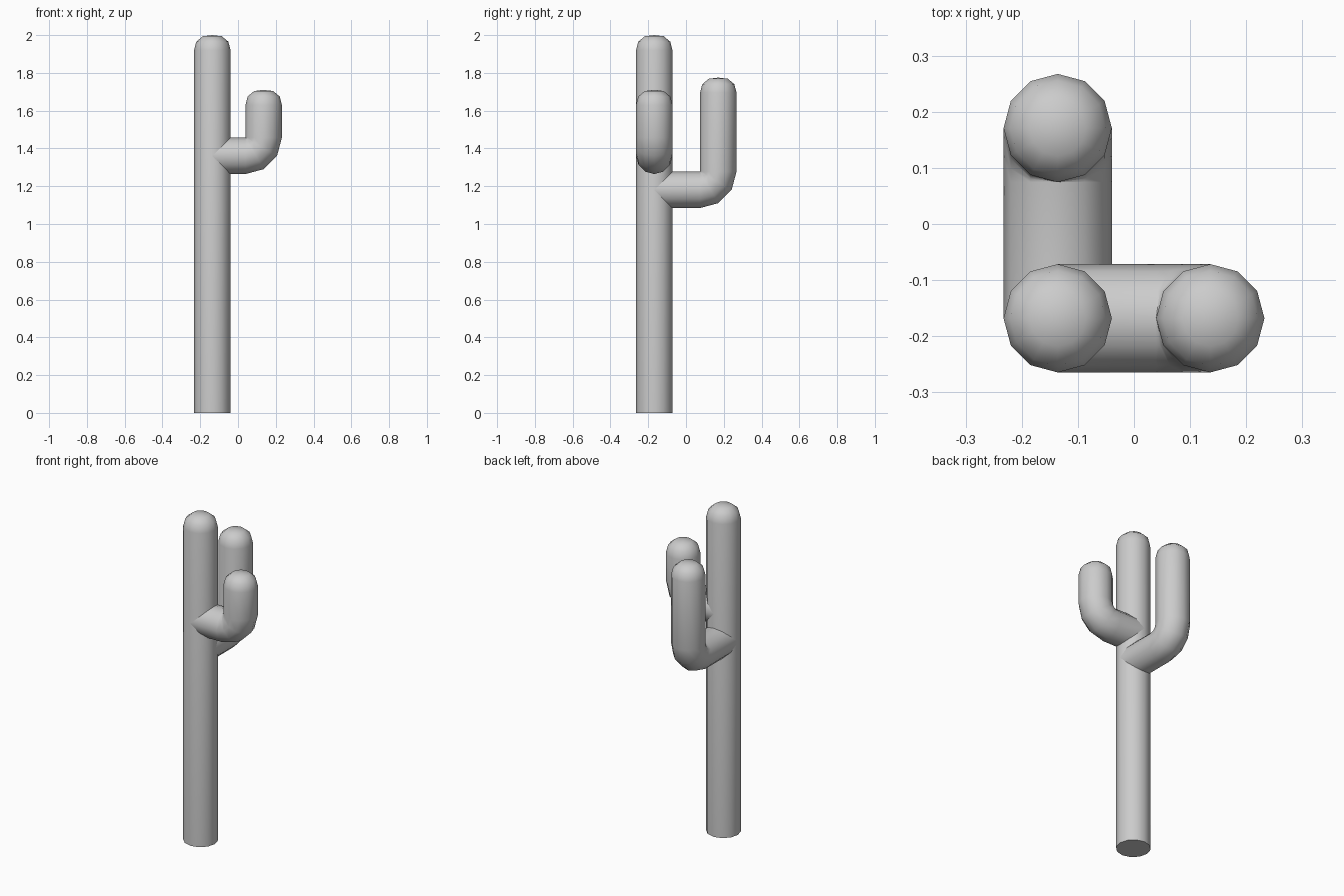
import bpy, bmesh
from math import sin, cos, pi, radians
from mathutils import Vector

if "Cube" in bpy.data.objects:
    bpy.data.objects.remove(bpy.data.objects["Cube"])

R = 0.0965           # radius shared by trunk and arms
SIDES = 12
BASE = Vector((-0.136, -0.168, 0))
UP = Vector((0, 0, 1))
# rounded tip: (radius factor, distance below the top)
TIP = [(1.0, 0.08), (0.88, 0.035), (0.52, 0.006)]


def tube(name, rings, out, tip):
    """Skin rings of (centre, normal in the bend plane, radius); close with a tip vertex."""
    side = UP.cross(out)
    bm = bmesh.new()
    loops = []
    for c, n, r in rings:
        loops.append([bm.verts.new(c + r * (cos(2 * pi * i / SIDES) * side
                                            + sin(2 * pi * i / SIDES) * n))
                      for i in range(SIDES)])
    for a, b in zip(loops, loops[1:]):
        for i in range(SIDES):
            j = (i + 1) % SIDES
            bm.faces.new((a[i], a[j], b[j], b[i]))
    bm.faces.new(loops[0])
    top = bm.verts.new(tip)
    for i in range(SIDES):
        bm.faces.new((loops[-1][i], loops[-1][(i + 1) % SIDES], top))
    bmesh.ops.recalc_face_normals(bm, faces=bm.faces)
    me = bpy.data.meshes.new(name)
    bm.to_mesh(me)
    bm.free()
    ob = bpy.data.objects.new(name, me)
    bpy.context.collection.objects.link(ob)
    bpy.context.view_layer.objects.active = ob
    ob.select_set(True)
    bpy.ops.object.shade_smooth_by_angle(angle=radians(50))
    ob.select_set(False)


def tip_rings(axis, top, normal):
    return [(axis + UP * (top - d), normal, R * f) for f, d in TIP]


def arm(name, out, reach, z, top):
    """Horizontal stub, a tight 90 degree elbow, then an upright rounded end."""
    rings = [(BASE + UP * z, -UP, R)]
    pivot = BASE + out * (reach - R) + UP * (z + R)
    for k in range(4):
        a = radians(30 * k)
        n = out * sin(a) - UP * cos(a)
        rings.append((pivot + n * R, n, R))
    axis = BASE + out * reach
    rings += tip_rings(axis, top, out)
    tube(name, rings, out, axis + UP * top)


# trunk
X, Y = Vector((1, 0, 0)), Vector((0, 1, 0))
tube("cactus_trunk", [(BASE, X, R)] + tip_rings(BASE, 2.0, X), X, BASE + UP * 2.0)

# arms
arm("right_arm", X, 0.272, 1.361, 1.71)
arm("back_arm", Y, 0.339, 1.181, 1.775)
